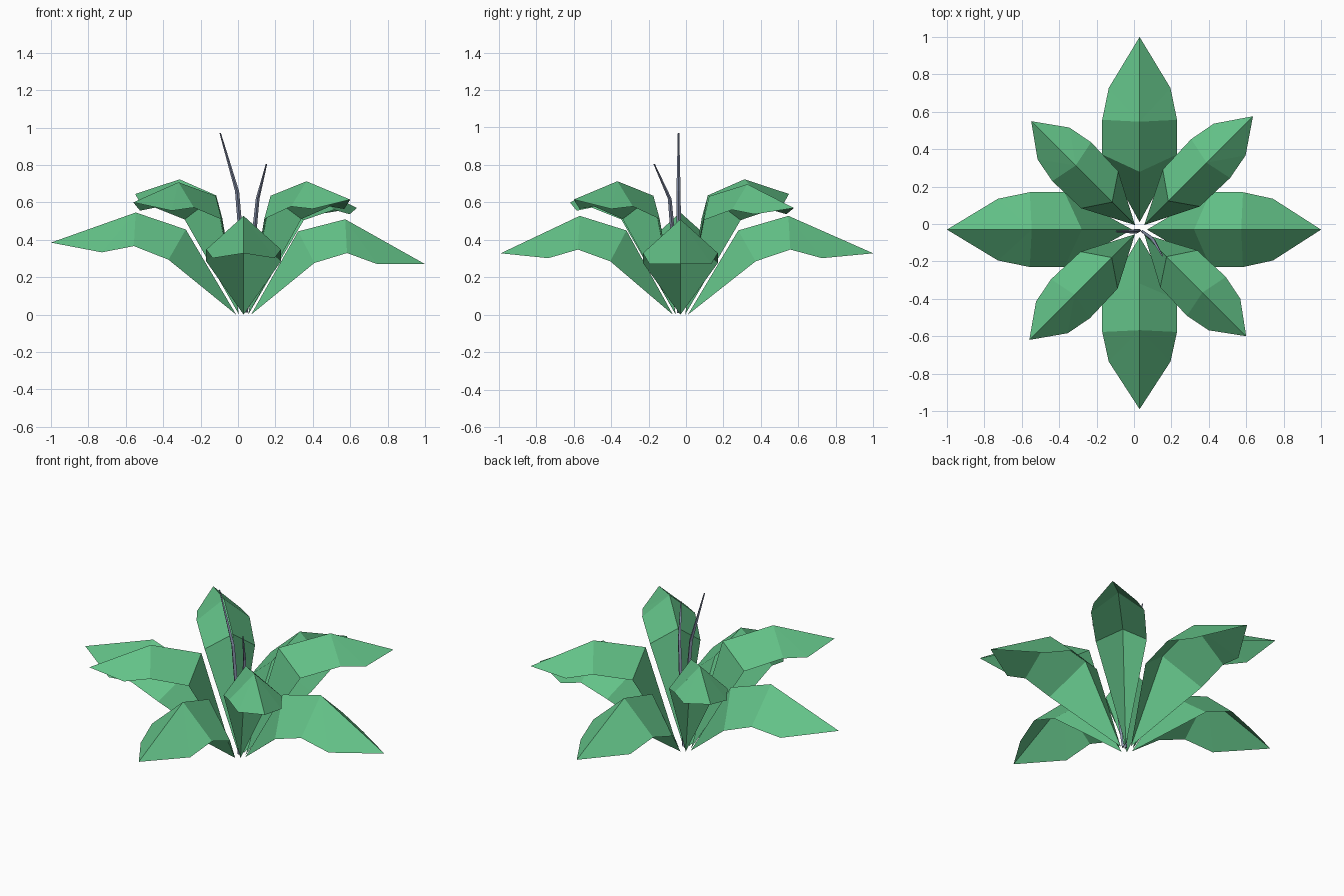
import bpy, bmesh, math
from mathutils import Vector

if "Cube" in bpy.data.objects:
    bpy.data.objects.remove(bpy.data.objects["Cube"])

CENTRE = Vector((0.03, -0.03, 0))


def material(name, rgb):
    m = bpy.data.materials.new(name)
    m.diffuse_color = (*rgb, 1)
    m.use_nodes = True
    m.node_tree.nodes["Principled BSDF"].inputs["Base Color"].default_value = m.diffuse_color
    return m


GREEN = material("leaf green", (0.125, 0.54, 0.245))
GREY = material("stem grey blue", (0.24, 0.28, 0.40))


def finish(bm, name, mat):
    me = bpy.data.meshes.new(name)
    bmesh.ops.recalc_face_normals(bm, faces=bm.faces)
    bm.to_mesh(me)
    bm.free()
    me.materials.append(mat)
    ob = bpy.data.objects.new(name, me)
    bpy.context.collection.objects.link(ob)
    return ob


def leaf(name, angle, length, tip_rise, base, ridge, edge, tip):
    """Tent-folded leaf: ridge points (r, z), edge points (r, half width, z)."""
    bm = bmesh.new()
    k = length / tip[0]
    a = math.radians(angle)
    out, side = Vector((math.cos(a), math.sin(a), 0)), Vector((-math.sin(a), math.cos(a), 0))

    def vert(r, w, z):
        z += tip_rise * (r / tip[0]) ** 2
        p = CENTRE + out * (r * k) + side * w
        return bm.verts.new((p.x, p.y, z))

    b = bm.verts.new(CENTRE + out * base)
    t = vert(tip[0], 0, tip[1])
    r1, r2 = [vert(r, 0, z) for r, z in ridge]
    for s in (1, -1):
        e1, e2, e3 = [vert(r, s * w, z) for r, w, z in edge]
        for f in ((b, e1, r1), (r1, e1, e2, r2), (r2, e2, e3), (r2, e3, t)):
            bm.faces.new(f if s > 0 else f[::-1])
    # keep the outer side facing up
    me = bpy.data.meshes.new(name)
    bm.normal_update()
    if sum(f.normal.z for f in bm.faces) < 0:
        bmesh.ops.reverse_faces(bm, faces=bm.faces)
    bm.to_mesh(me)
    bm.free()
    me.materials.append(GREEN)
    bpy.context.collection.objects.link(bpy.data.objects.new(name, me))


# Four broad outer leaves along the axes: angle, length, tip rise
for i, (ang, ln, rise) in enumerate([(0, 0.97, -0.058), (90, 1.03, 0), (180, 1.03, 0.057), (270, 0.96, 0)]):
    leaf(f"outer_leaf_{i + 1}", ang, ln, rise, 0.04,
         ridge=[(0.30, 0.45), (0.56, 0.528)],
         edge=[(0.39, 0.20, 0.285), (0.57, 0.20, 0.348), (0.735, 0.165, 0.302)],
         tip=(1.0, 0.328))

# Four upright inner leaves on the diagonals
for i, (ang, ln, rise) in enumerate([(45, 0.857, -0.037), (135, 0.82, 0.038), (225, 0.834, -0.007), (315, 0.806, 0.008)]):
    leaf(f"inner_leaf_{i + 1}", ang, ln, rise, 0.035,
         ridge=[(0.21, 0.635), (0.49, 0.71)],
         edge=[(0.305, 0.14, 0.51), (0.52, 0.147, 0.575), (0.66, 0.12, 0.56)],
         tip=(0.83, 0.607))


# Two thin bent stems, four-sided and tapering to the tip
def stem(name, path):
    bm = bmesh.new()
    rings = []
    for x, y, z, r in path:
        rings.append([bm.verts.new((x + r * math.cos(j * math.pi / 2), y + r * math.sin(j * math.pi / 2), z))
                      for j in range(4)])
    for lo, hi in zip(rings, rings[1:]):
        for j in range(4):
            bm.faces.new((lo[j], lo[(j + 1) % 4], hi[(j + 1) % 4], hi[j]))
    bm.faces.new(rings[0][::-1])
    bm.faces.new(rings[-1])
    finish(bm, name, GREY)


stem("tall_stem", [(0.03, -0.035, 0.01, 0.008), (0.015, -0.038, 0.42, 0.012),
                   (-0.005, -0.04, 0.66, 0.011), (-0.095, -0.04, 0.97, 0.004)])
stem("short_stem", [(0.045, -0.04, 0.01, 0.008), (0.085, -0.07, 0.42, 0.012),
                    (0.105, -0.087, 0.62, 0.010), (0.152, -0.17, 0.805, 0.004)])
